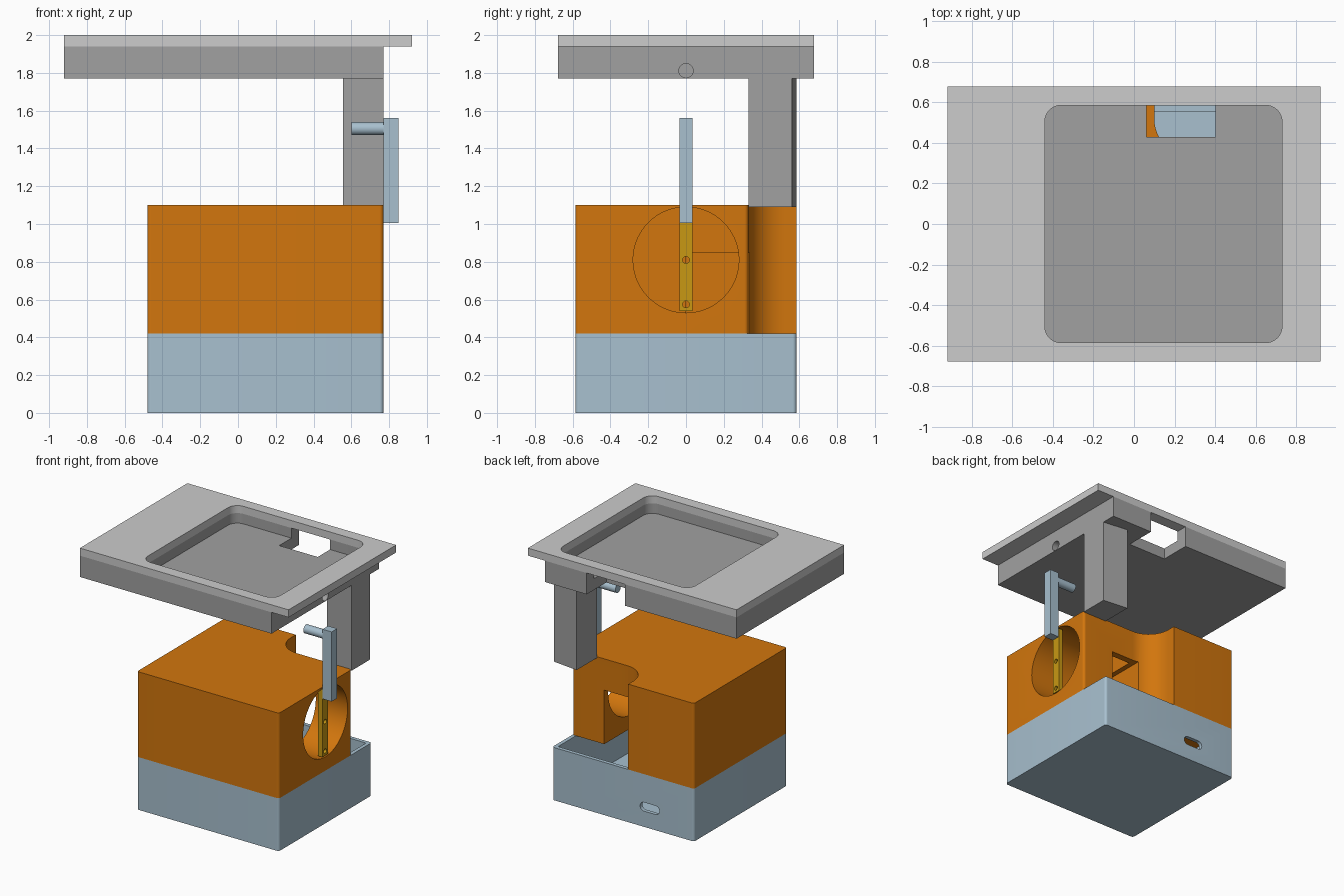
import bpy, bmesh, math
from mathutils import Vector, Matrix

if "Cube" in bpy.data.objects:
    bpy.data.objects.remove(bpy.data.objects["Cube"])


def material(name, rgb):
    m = bpy.data.materials.new(name)
    lin = [(c / 255 / 12.92) if c < 11 else ((c / 255 + 0.055) / 1.055) ** 2.4 for c in rgb]
    m.diffuse_color = (*lin, 1)
    m.use_nodes = True
    m.node_tree.nodes["Principled BSDF"].inputs["Base Color"].default_value = m.diffuse_color
    return m


ORANGE = material("orange", (210, 118, 13))
BLUE = material("pale blue", (168, 192, 207))
GREY = material("mid grey", (161, 161, 161))
LIGHT = material("light grey", (204, 204, 204))
YELLOW = material("mustard yellow", (200, 153, 20))


def rounded(corners, steps=8):
    """Outline from (x, y, radius) corners, each rounded by its radius."""
    pts, n = [], len(corners)
    for i, (x, y, r) in enumerate(corners):
        p = Vector((x, y))
        if r == 0:
            pts.append(p)
            continue
        a = (Vector(corners[i - 1][:2]) - p).normalized()
        b = (Vector(corners[(i + 1) % n][:2]) - p).normalized()
        half = a.angle(b) / 2
        c = p + (a + b).normalized() * r / math.sin(half)
        s = p + a * r / math.tan(half) - c
        e = p + b * r / math.tan(half) - c
        turn = math.atan2(s.x * e.y - s.y * e.x, s.dot(e))
        for k in range(steps + 1):
            pts.append(c + Matrix.Rotation(turn * k / steps, 2) @ s)
    return pts


def rect(x0, x1, y0, y1, r=0):
    return rounded([(x0, y0, r), (x1, y0, r), (x1, y1, r), (x0, y1, r)])


def prism(name, outline, z0, z1, mat=None):
    """Upright prism over an outline."""
    bm = bmesh.new()
    f = bm.faces.new([bm.verts.new((p[0], p[1], z0)) for p in outline])
    top = bmesh.ops.extrude_face_region(bm, geom=[f])["geom"]
    bmesh.ops.translate(bm, vec=(0, 0, z1 - z0),
                        verts=[v for v in top if isinstance(v, bmesh.types.BMVert)])
    bmesh.ops.recalc_face_normals(bm, faces=bm.faces)
    return finish(name, bm, mat)


def box(name, x0, x1, y0, y1, z0, z1, mat=None):
    return prism(name, rect(x0, x1, y0, y1), z0, z1, mat)


def rod(name, x0, x1, y, z, r, mat=None, seg=48):
    """Cylinder along x."""
    bm = bmesh.new()
    bmesh.ops.create_cone(bm, cap_ends=True, segments=seg, radius1=r, radius2=r, depth=x1 - x0,
                          matrix=Matrix.Translation(((x0 + x1) / 2, y, z))
                          @ Matrix.Rotation(math.pi / 2, 4, 'Y'))
    return finish(name, bm, mat)


def finish(name, bm, mat):
    me = bpy.data.meshes.new(name)
    bm.to_mesh(me)
    bm.free()
    ob = bpy.data.objects.new(name, me)
    bpy.context.collection.objects.link(ob)
    if mat:
        me.materials.append(mat)
    return ob


def cut(ob, *cutters):
    """Subtract cutters one by one, then remove them."""
    for c in cutters:
        c.hide_render = True
        mod = ob.modifiers.new("cut", 'BOOLEAN')
        mod.operation, mod.solver, mod.object = 'DIFFERENCE', 'EXACT', c
        dg = bpy.context.evaluated_depsgraph_get()
        me = bpy.data.meshes.new_from_object(ob.evaluated_get(dg))
        ob.modifiers.clear()
        ob.data = me
        bpy.data.objects.remove(c)


X0, X1, Y = -0.48, 0.77, 0.585   # shared footprint of base and body

# Open base tray with a cable slot in the back
base = prism("base_box", rect(X0, X1, -Y, Y, 0.02), 0, 0.42, BLUE)
slot = prism("slot_cutter", rect(-0.175, -0.005, -0.035, 0.035, 0.034), -0.1, 0.1)
slot.data.transform(Matrix.Translation((0, Y, 0.16)) @ Matrix.Rotation(math.pi / 2, 4, 'X'))
cut(base, prism("base_cavity", rect(X0 + 0.03, X1 - 0.03, -Y + 0.03, Y - 0.03, 0.01), 0.03, 0.6), slot)

# Body with a rounded notch at the back right corner
body = prism("body", rounded([(X0, -Y, 0.02), (X1, -Y, 0.02), (X1, 0.33, 0.02),
                              (0.10, 0.33, 0.19), (0.10, Y, 0), (X0, Y, 0.02)], 12), 0.42, 1.10, ORANGE)
# Round side bore, joined to a doorway in the notch wall
cut(body, rod("bore_cutter", 0.28, 0.9, 0, 0.81, 0.28, seg=72),
    box("doorway_cutter", 0.24, 0.49, 0, 0.45, 0.3, 0.85))

# Horn plate with three small holes, set in the bore
horn = box("horn_plate", 0.73, 0.768, -0.035, 0.035, 0.54, 1.08, YELLOW)
cut(horn, *[rod("horn_hole", 0.7, 0.8, 0, z, 0.018, seg=20) for z in (0.575, 0.81, 1.045)])

# Lever arm and its pin
box("lever_arm", 0.77, 0.85, -0.035, 0.035, 1.005, 1.56, BLUE)
rod("lever_pin", 0.60, 0.775, 0, 1.505, 0.034, BLUE, 32)

# Tray: pocketed block with a cut-out at the back and a pin hole in the side
pocket = rect(-0.44, 0.73, -Y, Y, 0.08)
tray = box("tray", -0.92, 0.77, -0.677, 0.677, 1.77, 1.94, GREY)
cut(tray, prism("pocket_cutter", pocket, 1.86, 2.1),
    box("cutout_cutter", 0.062, 0.402, 0.43, 0.8, 1.6, 2.1),
    rod("pin_hole_cutter", 0.60, 0.9, 0, 1.812, 0.038, seg=32))

# Cover plate framing the pocket
plate = box("top_plate", -0.92, 0.92, -0.677, 0.677, 1.94, 2.0, LIGHT)
cut(plate, prism("plate_cutter", pocket, 1.8, 2.1))

# Leg with a slightly slanted back
prism("leg", [(0.555, 0.33), (0.77, 0.33), (0.77, 0.56), (0.555, 0.585)], 1.09, 1.77, GREY)

# Smooth the curves, keep edges sharp
for ob in bpy.context.scene.objects:
    ob.select_set(True)
    bpy.context.view_layer.objects.active = ob
bpy.ops.object.shade_smooth_by_angle(angle=math.radians(30))
